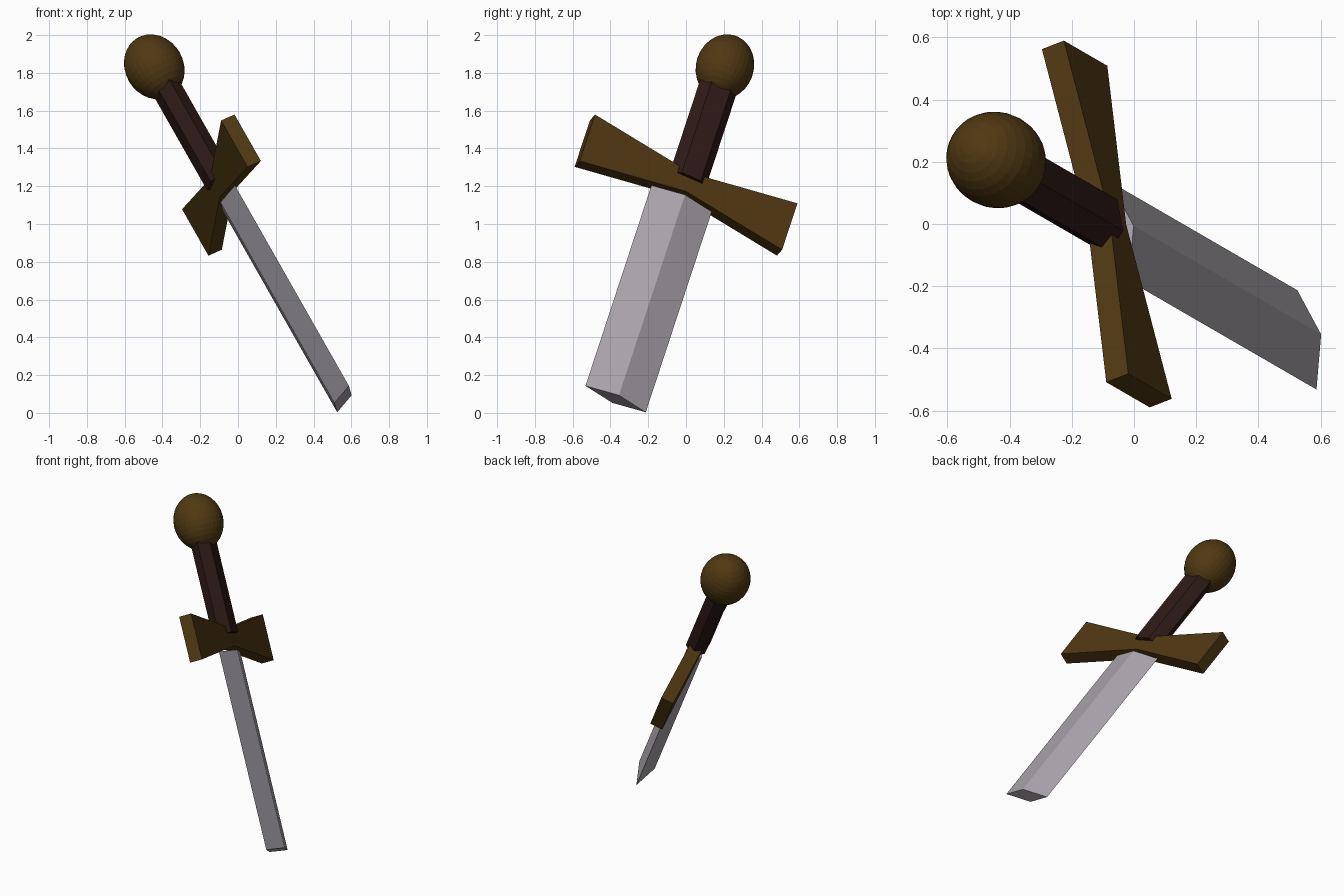
import bpy, bmesh
from mathutils import Matrix, Vector

if "Cube" in bpy.data.objects:
    bpy.data.objects.remove(bpy.data.objects["Cube"])

# Sword frame: X along the guard, Z from tip to pommel, origin at guard centre
up = Vector((-0.475, 0.275, 0.836)).normalized()
side = Vector((-0.173, 0.901, -0.398))
side = (side - up * side.dot(up)).normalized()
flat = up.cross(side)
POSE = Matrix.Translation((-0.0875, 0, 1.206)) @ Matrix((side, flat, up)).transposed().to_4x4()


def material(name, rgb):
    m = bpy.data.materials.new(name)
    m.diffuse_color = (*rgb, 1)
    m.use_nodes = True
    m.node_tree.nodes["Principled BSDF"].inputs["Base Color"].default_value = m.diffuse_color
    return m


def finish(bm, name, mat):
    bmesh.ops.recalc_face_normals(bm, faces=bm.faces)
    bm.transform(POSE)
    mesh = bpy.data.meshes.new(name)
    bm.to_mesh(mesh)
    bm.free()
    mesh.materials.append(mat)
    ob = bpy.data.objects.new(name, mesh)
    bpy.context.collection.objects.link(ob)
    return ob


def loft(name, sections, mat):
    """Join matching cross-sections into a closed solid with flat faces."""
    bm = bmesh.new()
    rings = [[bm.verts.new(p) for p in s] for s in sections]
    n = len(rings[0])
    for a, b in zip(rings, rings[1:]):
        for i in range(n):
            j = (i + 1) % n
            bm.faces.new((a[i], a[j], b[j], b[i]))
    bm.faces.new(rings[0])
    bm.faces.new(rings[-1])
    return finish(bm, name, mat)


steel = material("steel", (0.40, 0.37, 0.41))
bronze = material("bronze", (0.08, 0.04, 0.006))
leather = material("leather", (0.027, 0.010, 0.008))

# Blade: diamond section with a square-cut end
diamond = [(0.177, 0), (0, 0.053), (-0.177, 0), (0, -0.053)]
loft("blade", [[(x, y, z) for x, y in diamond] for z in (-1.355, -0.085)], steel)

# Guard: bow-tie bar, narrow in the middle
t = 0.041
loft("guard", [[(x, -t, -h), (x, t, -h), (x, t, h), (x, -t, h)]
               for x, h in ((-0.594, 0.147), (0, 0.057), (0.594, 0.147))], bronze)

# Grip: flattened six-sided bar
hexagon = [(0.105, 0), (0.056, 0.064), (-0.056, 0.064),
           (-0.105, 0), (-0.056, -0.064), (0.056, -0.064)]
loft("grip", [[(x, y, z) for x, y in hexagon] for z in (0.025, 0.66)], leather)

# Pommel: ball slightly stretched along the sword
bm = bmesh.new()
bmesh.ops.create_uvsphere(bm, u_segments=32, v_segments=16, radius=1,
                          matrix=Matrix.Translation((0, 0, 0.749)) @ Matrix.Diagonal((0.153, 0.155, 0.179, 1)))
finish(bm, "pommel", bronze)
